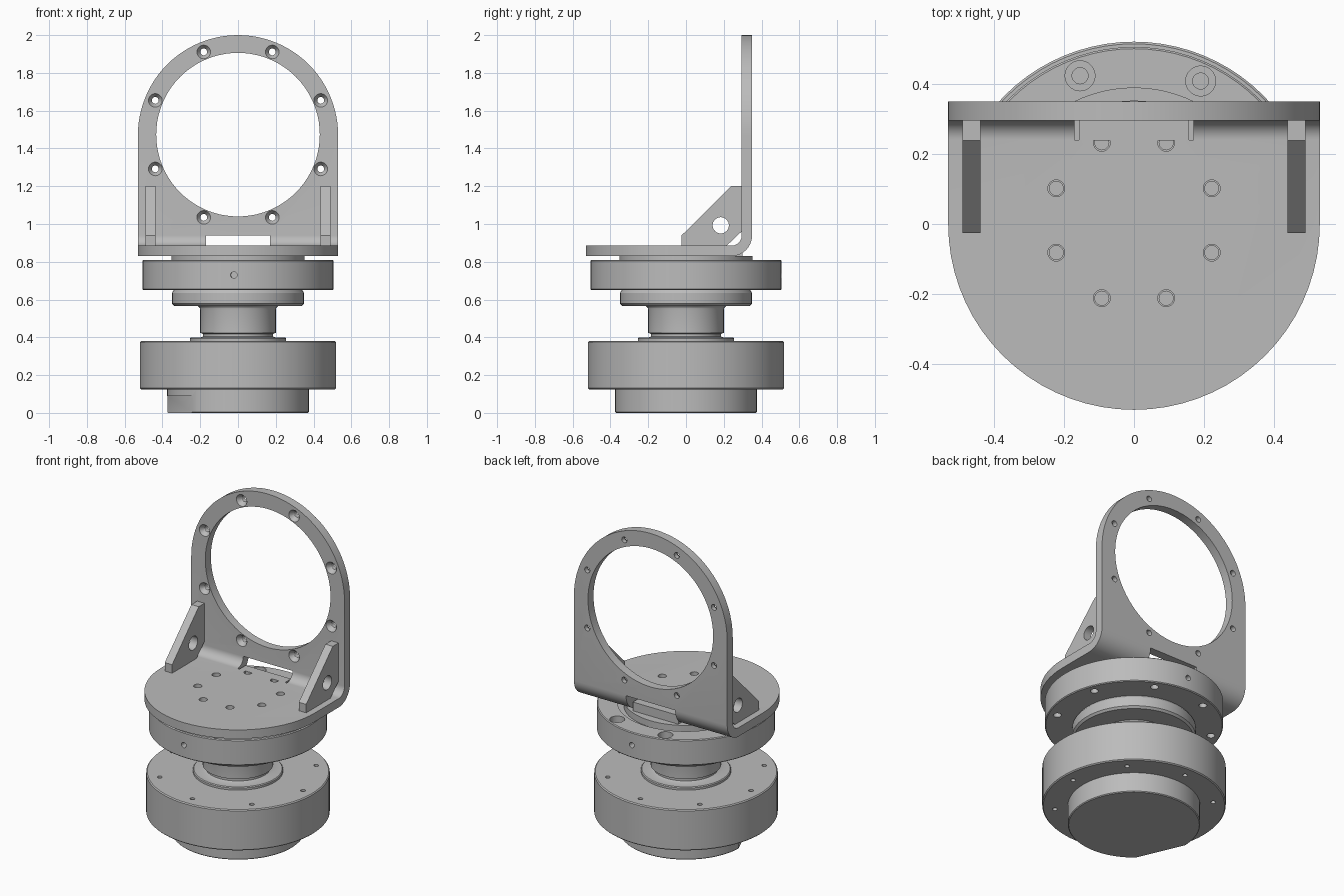
import bpy, bmesh, math
from math import cos, sin, pi, radians
from mathutils import Matrix, Vector

if "Cube" in bpy.data.objects:
    bpy.data.objects.remove(bpy.data.objects["Cube"])

grey = bpy.data.materials.new("machined grey")
grey.diffuse_color = (0.5, 0.5, 0.5, 1)
grey.use_nodes = True
grey.node_tree.nodes["Principled BSDF"].inputs["Base Color"].default_value = grey.diffuse_color


def make(name, bm):
    bmesh.ops.recalc_face_normals(bm, faces=bm.faces[:])
    me = bpy.data.meshes.new(name)
    bm.to_mesh(me)
    bm.free()
    me.materials.append(grey)
    ob = bpy.data.objects.new(name, me)
    bpy.context.collection.objects.link(ob)
    return ob


def lathe(name, profile, n=80):
    """Turn a closed (radius, z) profile round the z axis."""
    bm = bmesh.new()
    vs = [bm.verts.new((r, 0, z)) for r, z in profile]
    edges = [bm.edges.new(p) for p in zip(vs, vs[1:])]
    bmesh.ops.spin(bm, geom=vs + edges, cent=(0, 0, 0), axis=(0, 0, 1),
                   angle=2 * pi, steps=n, use_merge=True)
    bmesh.ops.remove_doubles(bm, verts=bm.verts[:], dist=1e-5)
    return make(name, bm)


def prism(name, pts, axis, lo, hi):
    """Extrude a 2D outline along an axis."""
    place = {"x": lambda a, b, t: (t, a, b),
             "y": lambda a, b, t: (a, t, b),
             "z": lambda a, b, t: (a, b, t)}[axis]
    bm = bmesh.new()
    ends = [[bm.verts.new(place(a, b, t)) for a, b in pts] for t in (lo, hi)]
    for e in ends:
        bm.faces.new(e)
    for i in range(len(pts)):
        j = (i + 1) % len(pts)
        bm.faces.new((ends[0][i], ends[0][j], ends[1][j], ends[1][i]))
    return make(name, bm)


def pins(items, n=20):
    """Cutter of several cones: (start, end, start radius, end radius)."""
    bm = bmesh.new()
    for a, b, r1, r2 in items:
        a, b = Vector(a), Vector(b)
        m = Matrix.Translation((a + b) / 2) @ (b - a).to_track_quat("Z", "Y").to_matrix().to_4x4()
        bmesh.ops.create_cone(bm, cap_ends=True, segments=n, radius1=r1,
                              radius2=r2, depth=(b - a).length, matrix=m)
    return make("cutter", bm)


def cut(ob, cutter, op="DIFFERENCE"):
    mod = ob.modifiers.new("cut", "BOOLEAN")
    mod.operation, mod.object, mod.solver = op, cutter, "EXACT"
    dg = bpy.context.evaluated_depsgraph_get()
    me = bpy.data.meshes.new_from_object(ob.evaluated_get(dg))
    ob.modifiers.clear()
    ob.data = me
    bpy.data.objects.remove(cutter)


def arc(cx, cy, r, a0, a1, n):
    return [(cx + r * cos(radians(a0 + (a1 - a0) * i / n)),
             cy + r * sin(radians(a0 + (a1 - a0) * i / n))) for i in range(n + 1)]


def around(r, start):
    return arc(0, 0, r, start, start + 315, 7)


def rect(x0, x1, y0, y1):
    return [(x0, y0), (x1, y0), (x1, y1), (x0, y1)]


# Base boss with a flat on its front left side
boss = lathe("base_boss", [(0, 0), (.37, 0), (.375, .005), (.375, .125), (0, .125)])
flat = prism("cutter", rect(.336, .5, -.4, .4), "z", -.1, .09)
flat.data.transform(Matrix.Rotation(radians(203.5), 4, "Z"))
cut(boss, flat)

# Lower flange with eight bolt holes
lower = lathe("lower_flange", [(0, .125), (.514, .125), (.52, .131), (.52, .374),
                               (.514, .38), (0, .38)])
cut(lower, pins([((x, y, .1), (x, y, .4), .014, .014) for x, y in around(.45, 0)]))

# Spindle: seat, neck, collar
lathe("spindle", [(0, .38), (.255, .38), (.255, .393), (.25, .398), (.2, .398), (.185, .405),
                  (.185, .418), (.2, .424), (.2, .545), (.203, .557), (.212, .566),
                  (.338, .566), (.35, .578), (.35, .635), (.34, .65), (0, .65)])

# Upper flange with raised hub, counterbored bolts, side holes and hub holes
upper = lathe("upper_flange", [(0, .65), (.5, .65), (.505, .655), (.505, .805), (.5, .81),
                               (.388, .81), (.388, .79), (.352, .79), (.352, .83), (0, .83)])
bolts = around(.45, 20)
cut(upper, pins([((x, y, .6), (x, y, .9), .023, .023) for x, y in bolts]))
cut(upper, pins([((x, y, .75), (x, y, .9), .043, .043) for x, y in bolts]))
cut(upper, pins([((x * .9, y * .9, .73), (x * 1.1, y * 1.1, .73), .017, .017)
                 for x, y in arc(0, 0, .5, -92.5, 87.5, 1)]))
plate_holes = [(x, y + .01) for x, y in around(.24, 22.5)]
cut(upper, pins([((x, y, .76), (x, y, .9), .02, .02) for x, y in plate_holes]))

# Bent sheet bracket: L section trimmed to a round front and an arched top
section = ([(-.6, .83)] + arc(.24, .94, .11, -90, 0, 10) + [(.35, 2.1), (.295, 2.1)]
           + arc(.24, .94, .055, 0, -90, 10) + [(-.6, .885)])
bracket = prism("bent_bracket", section, "x", -.6, .6)
cut(bracket, prism("cutter", arc(0, 0, .53, 180, 360, 36) + [(.53, .4), (-.53, .4)],
                   "z", .7, 2.2), "INTERSECT")
top = [(-.7, .7), (.7, .7), (.7, 1.47)] + arc(0, 1.47, .53, 0, 180, 48) + [(-.7, 1.47)]
cut(bracket, prism("cutter", top, "y", -.8, .6), "INTERSECT")

# Large opening, slot in the bend, plate holes and countersunk rim holes
cut(bracket, pins([((0, .2, 1.473), (0, .5, 1.473), .433, .433)], 80))
cut(bracket, prism("cutter", rect(-.17, .17, .24, .45), "z", .75, .94))
cut(bracket, pins([((x, y, .8), (x, y, .95), .024, .024) for x, y in plate_holes]))
rim = [(x, z + 1.473) for x, z in around(.474, 22.5)]
cut(bracket, pins([((x, .25, z), (x, .45, z), .018, .018) for x, z in rim]))
cut(bracket, pins([((x, .285, z), (x, .325, z), .043, .016) for x, z in rim]))

# Flat tab left standing in the bend slot
prism("bend_tab", rect(-.157, .157, .238, .3), "z", .83, .885)

# Pair of triangular gussets, each with a round hole and a relieved corner
for side, x0 in (("left", -.489), ("right", .438)):
    g = prism(side + "_gusset", [(-.025, .885), (.215, .885), (.296, .962), (.296, 1.2),
                                 (.238, 1.2), (-.025, .938)], "x", x0, x0 + .051)
    cut(g, pins([((x0 - .1, .184, .993), (x0 + .2, .184, .993), .043, .043)], 32))

# Smooth round faces, sharp edges
for ob in bpy.context.scene.objects:
    ob.select_set(True)
    bpy.context.view_layer.objects.active = ob
bpy.ops.object.shade_smooth_by_angle(angle=radians(30))
